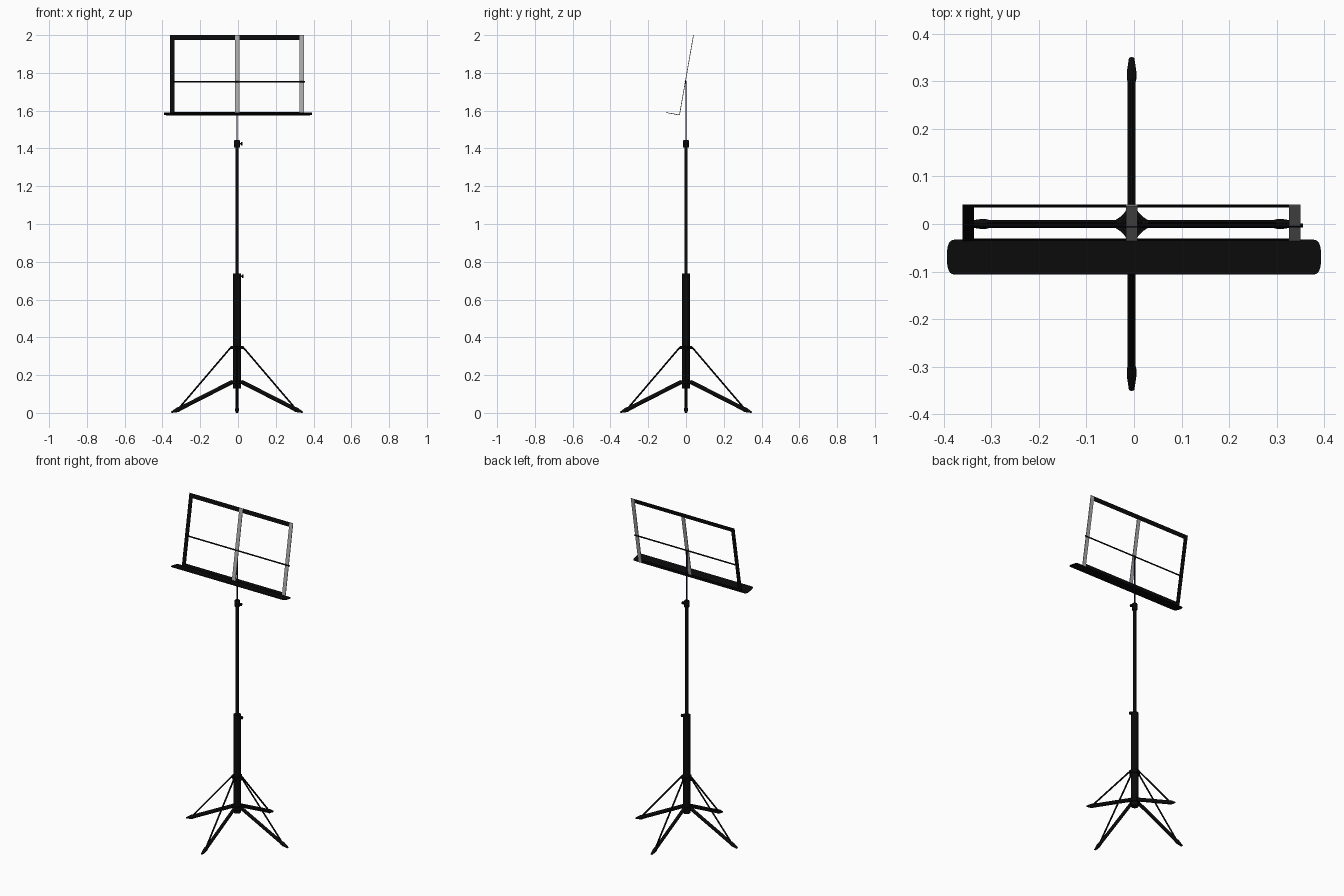
import bpy, bmesh, math
from mathutils import Vector, Matrix

if "Cube" in bpy.data.objects:
    bpy.data.objects.remove(bpy.data.objects["Cube"])

CX = -0.005  # axis of the pole


def material(name, col):
    m = bpy.data.materials.new(name)
    m.diffuse_color = (*col, 1)
    m.use_nodes = True
    m.node_tree.nodes["Principled BSDF"].inputs["Base Color"].default_value = m.diffuse_color
    return m


BLACK = material("black", (0.003, 0.003, 0.003))
GREY = material("grey", (0.4, 0.4, 0.4))
NAVY = material("navy", (0.006, 0.006, 0.025))


def finish(name, bm, mat, smooth=True):
    bmesh.ops.recalc_face_normals(bm, faces=bm.faces)
    me = bpy.data.meshes.new(name)
    bm.to_mesh(me)
    bm.free()
    me.materials.append(mat)
    ob = bpy.data.objects.new(name, me)
    bpy.context.collection.objects.link(ob)
    if smooth:
        bpy.context.view_layer.objects.active = ob
        bpy.ops.object.select_all(action='DESELECT')
        ob.select_set(True)
        bpy.ops.object.shade_smooth_by_angle(angle=math.radians(40))
    return ob


def sweep(name, rings, mat=BLACK, sides=16, tall=1.0):
    """Body through a list of (point, radius) on a straight line; tall stretches its section upward."""
    bm = bmesh.new()
    axis = (Vector(rings[-1][0]) - Vector(rings[0][0])).normalized()
    across = axis.cross(Vector((0, 0, 1)))
    across = across.normalized() if across.length > 1e-4 else Vector((1, 0, 0))
    up = across.cross(axis)
    loops = []
    for p, r in rings:
        angles = [2 * math.pi * (i + .5) / sides for i in range(sides)]
        loops.append([bm.verts.new(Vector(p) + across * r * math.cos(t) + up * r * tall * math.sin(t))
                      for t in angles])
    for a, b in zip(loops, loops[1:]):
        for i in range(sides):
            j = (i + 1) % sides
            bm.faces.new((a[i], a[j], b[j], b[i]))
    bm.faces.new(loops[0])
    bm.faces.new(loops[-1])
    return finish(name, bm, mat)


def pole(name, pairs, mat=BLACK):
    return sweep(name, [((CX, 0, z), r) for z, r in pairs], mat, 20)


def prism(name, pts, depth, matrix, mat=BLACK):
    """Flat outline extruded along its own z, then placed by a matrix."""
    bm = bmesh.new()
    f = bm.faces.new([bm.verts.new((x, y, -depth / 2)) for x, y in pts])
    ext = bmesh.ops.extrude_face_region(bm, geom=[f])
    bmesh.ops.translate(bm, vec=(0, 0, depth),
                        verts=[v for v in ext['geom'] if isinstance(v, bmesh.types.BMVert)])
    bm.transform(matrix)
    return finish(name, bm, mat, False)


def rect(x0, x1, y0, y1):
    return [(x0, y0), (x1, y0), (x1, y1), (x0, y1)]


# telescopic pole
pole("lower_tube", [(0.13, 0.021), (0.737, 0.021)])
pole("middle_tube", [(0.70, 0.009), (1.43, 0.009)])
pole("upper_rod", [(1.40, 0.0036), (1.757, 0.0036)], NAVY)
pole("upper_clamp", [(1.404, 0.014), (1.407, 0.0155), (1.441, 0.0155), (1.444, 0.014)])

# clamp knobs
for name, z, r0 in (("upper_knob", 1.424, 0.012), ("lower_knob", 0.724, 0.018)):
    sweep(name, [((CX + r0 - 0.004, 0, z), 0.004), ((CX + r0 + 0.008, 0, z), 0.004),
                 ((CX + r0 + 0.009, 0, z), 0.009), ((CX + r0 + 0.017, 0, z), 0.009)])

# four-way hubs holding the struts and legs
star = []
for k in range(4):
    c, s = round(math.cos(k * math.pi / 2)), round(math.sin(k * math.pi / 2))
    for x, y in ((0.033, -0.009), (0.033, 0.009), (0.024, 0.015), (0.015, 0.024)):
        star.append((x * c - y * s, x * s + y * c))
for name, z in (("leg_hub", 0.163), ("strut_hub", 0.346)):
    prism(name, star, 0.018, Matrix.Translation((CX, 0, z)))

# legs, feet and struts
for k, side in enumerate(("right", "back", "left", "front")):
    c, s = math.cos(k * math.pi / 2), math.sin(k * math.pi / 2)
    d = Vector((0.29, -0.148)).normalized()

    def at(r, z):
        return (CX + r * c, r * s, z)

    def along(t):
        return at(0.025 + d.x * t, 0.164 + d.y * t)
    sweep(side + "_leg", [(along(0), 0.0085), (along(0.325), 0.0085)], sides=12, tall=1.35)
    # the foot tapers and has a flat sole on the floor
    foot = sweep(side + "_foot", [(along(0.308), 0.0085), (along(0.316), 0.0105),
                                  (along(0.328), 0.0105), (along(0.362), 0.006)], sides=12, tall=1.2)
    for v in foot.data.vertices:
        v.co.z = max(v.co.z, 0)
    sweep(side + "_strut", [(at(0.03, 0.35), 0.0048), (at(0.31, 0.022), 0.0048)], sides=8)

# desk plane: local x across, local y up the slope
low, high = Vector((0, -0.034, 1.578)), Vector((0, 0.040, 1.9995))
length = (high - low).length
tilt = Matrix.Rotation(math.atan2(high.z - low.z, high.y - low.y), 4, 'X')
desk = Matrix.Translation(low + Vector((CX, 0, 0))) @ tilt
T = 0.002
for name, x, mat in (("left_bar", -0.343, BLACK), ("centre_bar", 0, GREY), ("right_bar", 0.343, GREY)):
    lift = Matrix.Translation((0, 0, 0.0006 if x == 0 else 0))
    prism(name, rect(x - 0.012, x + 0.012, 0, length), T + 0.001, desk @ lift, mat)
for name, y0, y1 in (("top_bar", length - 0.026, length), ("bottom_bar", 0, 0.016)):
    prism(name, rect(-0.332, 0.332, y0, y1), T, desk)
sweep("cross_rod", [((-0.345, -0.003, 1.753), 0.0042), ((0.355, -0.003, 1.753), 0.0042)], sides=8)

# tray with rounded ends
a, b = Vector((0, -0.106, 1.590)), Vector((0, -0.033, 1.577))
w = (b - a).length / 2
outline = []
for sx, start in ((1, -90), (-1, 90)):
    for i in range(13):
        t = math.radians(start + 15 * i)
        cx, cy = abs(math.cos(t)) ** 0.7, abs(math.sin(t)) ** 0.7
        outline.append((sx * (0.375 + 0.018 * cx), math.copysign(w * cy, math.sin(t))))
prism("tray", outline, 0.003, Matrix.Translation((a + b) / 2) @
      Matrix.Rotation(math.atan2(b.z - a.z, b.y - a.y), 4, 'X'))
